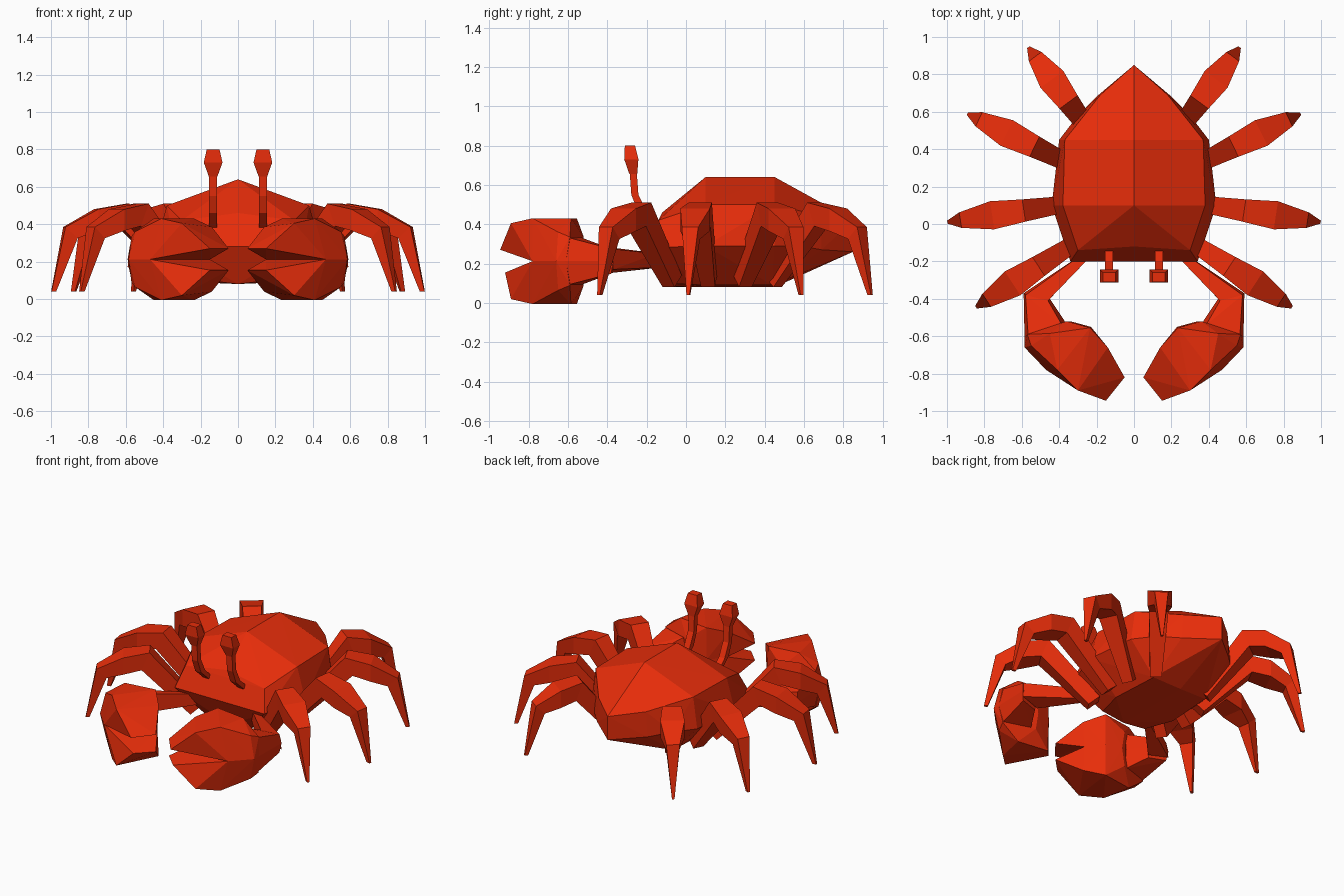
import bpy, bmesh
from mathutils import Vector

if "Cube" in bpy.data.objects:
    bpy.data.objects.remove(bpy.data.objects["Cube"])

red = bpy.data.materials.new("crab red")
red.diffuse_color = (0.80, 0.026, 0.003, 1)
red.use_nodes = True
red.node_tree.nodes["Principled BSDF"].inputs["Base Color"].default_value = red.diffuse_color


def finish(bm, name):
    bmesh.ops.recalc_face_normals(bm, faces=bm.faces[:])
    mesh = bpy.data.meshes.new(name)
    bm.to_mesh(mesh)
    bm.free()
    mesh.materials.append(red)
    ob = bpy.data.objects.new(name, mesh)
    bpy.context.collection.objects.link(ob)
    return ob


def hull(name, points):
    """Faceted convex solid around the points."""
    bm = bmesh.new()
    for p in points:
        bm.verts.new(p)
    bmesh.ops.remove_doubles(bm, verts=bm.verts[:], dist=0.0005)
    bmesh.ops.convex_hull(bm, input=bm.verts[:])
    loose = [v for v in bm.verts if not v.link_faces]
    bmesh.ops.delete(bm, geom=loose, context='VERTS')
    bmesh.ops.dissolve_limit(bm, angle_limit=0.01, verts=bm.verts[:], edges=bm.edges[:])
    return finish(bm, name)


def loft(name, rings):
    """Skin a row of equal-sized rings and cap both ends."""
    bm = bmesh.new()
    vs = [[bm.verts.new(p) for p in ring] for ring in rings]
    n = len(vs[0])
    for a, b in zip(vs, vs[1:]):
        for i in range(n):
            j = (i + 1) % n
            bm.faces.new((a[i], a[j], b[j], b[i]))
    bm.faces.new(vs[0])
    bm.faces.new(vs[-1])
    return finish(bm, name)


def flip(points, side):
    return [(p[0] * side, p[1], p[2]) for p in points]


# Shell: faceted solid, half listed and mirrored
shell = [(0, .85, .42), (0, .85, .26), (0, .45, .64), (0, .10, .64),
         (.37, .45, .50), (.38, .10, .50), (.40, .45, .29), (.44, .10, .29),
         (.18, .69, .44), (.19, .69, .27), (.30, .58, .29),
         (0, -.12, .46), (.30, -.14, .42), (.34, -.20, .28), (0, -.18, .27),
         (0, -.10, .08), (.17, -.10, .10), (.23, .10, .09),
         (.21, .44, .09), (0, .45, .08)]
hull("shell", shell + flip(shell, -1))

# Leg profile: (outer r, outer z, inner r, inner z, half width)
leg_profile = [(.05, .14, .12, .08, .036), (.38, .51, .43, .39, .060),
               (.55, .48, .55, .365, .076), (.72, .385, .655, .325, .042),
               (.79, .04, .765, .04, .008)]
# Leg hip and tip positions in plan
legs = [("front_leg", (.20, -.025), (.845, -.445)),
        ("front_middle_leg", (.21, .13), (.998, .01)),
        ("back_middle_leg", (.20, .25), (.89, .59)),
        ("back_leg", (.15, .38), (.565, .945))]

# Claw: upper jaw, split from the lower one at mid height
MID = .212
claw = [(.585, -.61, MID), (.34, -.52, MID), (.57, -.59, .335), (.36, -.52, .335),
        (.585, -.66, MID), (.47, -.78, MID), (.23, -.55, MID), (.15, -.66, MID),
        (.55, -.65, .36), (.45, -.585, .43), (.41, -.78, .43), (.235, -.555, .43),
        (.14, -.66, .385), (.30, -.89, .405),
        (.05, -.82, .27), (.15, -.945, .27)]
# Lower jaw mirrors the upper one and is slightly shorter
lower_claw = [(x, max(y, -.92), 2 * MID - z) for x, y, z in claw]

# Wrist widening from the elbow into the claw
wrist_half = [(.59, -.37, MID), (.45, -.40, MID), (.58, -.38, .275), (.46, -.41, .285),
              (.585, -.62, MID), (.37, -.52, MID), (.565, -.61, .335), (.385, -.54, .335)]
wrist = wrist_half + [(x, y, 2 * MID - z) for x, y, z in wrist_half]

# Arm joining shell and wrist
arm = [(.19, -.13, .18), (.19, -.13, .25), (.26, -.15, .18), (.26, -.15, .25),
       (.59, -.37, .17), (.58, -.38, .275), (.45, -.40, .15), (.46, -.41, .285)]

# Eye stalk and eye: (y, z, half width, half depth)
stalk = [(-.13, .38, .022, .022), (-.22, .46, .022, .022),
         (-.26, .55, .022, .018), (-.268, .66, .022, .018)]
eye = [(-.268, .655, .023, .02), (-.278, .73, .05, .036), (-.285, .80, .034, .026)]


def square_rings(rows, x0):
    return [[(x0 - w, y - d, z), (x0 + w, y - d, z),
             (x0 + w, y + d, z), (x0 - w, y + d, z)] for y, z, w, d in rows]


for side, label in ((1, "right"), (-1, "left")):
    for name, hip, tip in legs:
        h, t = Vector(hip), Vector(tip)
        along = (t - h).normalized()
        across = Vector((-along.y, along.x))
        scale = (t - h).length / .79
        rings = []
        for ro, zo, ri, zi, w in leg_profile:
            ring = []
            for r, z, s in ((ro, zo, w), (ro, zo, -w), (ri, zi, -w), (ri, zi, w)):
                p = h + along * r * scale + across * s
                ring.append((p.x * side, p.y, z))
            rings.append(ring)
        loft(f"{label}_{name}", rings)

    hull(f"{label}_upper_claw", flip(claw, side))
    hull(f"{label}_lower_claw", flip(lower_claw, side))
    hull(f"{label}_wrist", flip(wrist, side))
    hull(f"{label}_claw_arm", flip(arm, side))
    loft(f"{label}_eye_stalk", square_rings(stalk, .133 * side))
    loft(f"{label}_eye", square_rings(eye, .133 * side))
